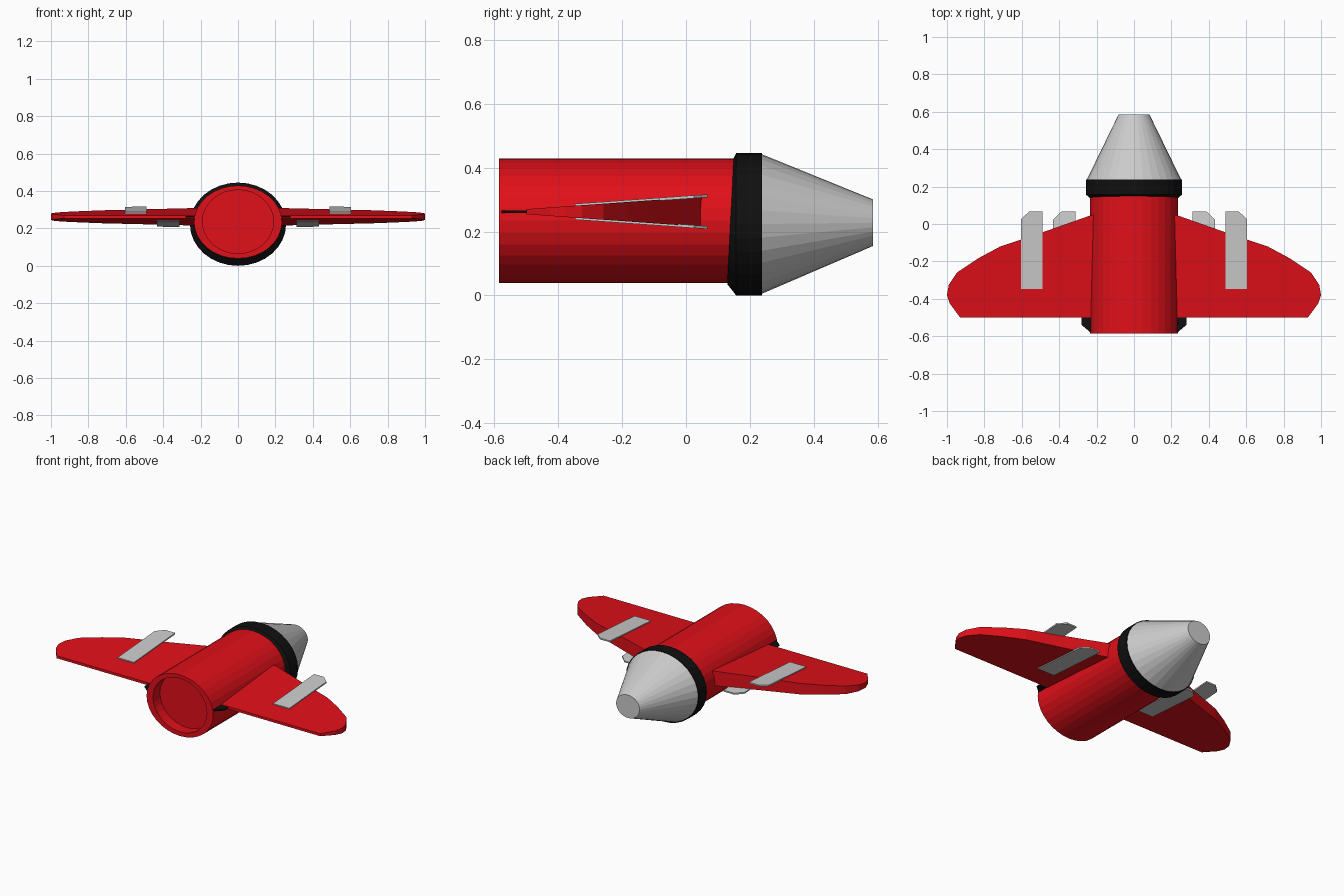
import bpy, bmesh, math

if "Cube" in bpy.data.objects:
    bpy.data.objects.remove(bpy.data.objects["Cube"])

SIDES = 32
MID_Z = 0.262          # wing plane


def material(name, rgb):
    m = bpy.data.materials.new(name)
    m.diffuse_color = (*rgb, 1)
    m.use_nodes = True
    m.node_tree.nodes["Principled BSDF"].inputs["Base Color"].default_value = m.diffuse_color
    return m


RED = material("red", (0.75, 0.005, 0.01))
BLACK = material("black", (0.005, 0.005, 0.005))


def finish(name, bm, mat=None, mirror=False):
    bmesh.ops.recalc_face_normals(bm, faces=bm.faces[:])
    me = bpy.data.meshes.new(name)
    bm.to_mesh(me)
    bm.free()
    ob = bpy.data.objects.new(name, me)
    bpy.context.collection.objects.link(ob)
    if mat:
        me.materials.append(mat)
    if mirror:
        ob.modifiers.new("Mirror", 'MIRROR')
    return ob


def loft(name, sections, mat=None):
    """Elliptical rings (y, rx, rz, centre z, tilt) along y, capped at both ends."""
    bm = bmesh.new()
    rings = []
    for y, rx, rz, cz, tilt in sections:
        ring = []
        for i in range(SIDES):
            a = 2 * math.pi * i / SIDES
            dz = rz * math.sin(a)
            ring.append(bm.verts.new((rx * math.cos(a), y + tilt * dz, cz + dz)))
        rings.append(ring)
    for a, b in zip(rings, rings[1:]):
        for i in range(SIDES):
            j = (i + 1) % SIDES
            bm.faces.new((a[i], a[j], b[j], b[i]))
    bm.faces.new(rings[0])
    bm.faces.new(rings[-1])
    return finish(name, bm, mat)


def plate(name, outline, z_low, z_high, mat=None):
    """Mirrored plate from an xy outline; its two faces follow functions of y."""
    bm = bmesh.new()
    low = [bm.verts.new((x, y, z_low(y))) for x, y in outline]
    high = [bm.verts.new((x, y, z_high(y))) for x, y in outline]
    bm.faces.new(low)
    bm.faces.new(high)
    n = len(outline)
    for i in range(n):
        j = (i + 1) % n
        bm.faces.new((low[i], low[j], high[j], high[i]))
    return finish(name, bm, mat, mirror=True)


def half_thickness(y):
    return 0.008 + 0.039 * (y + 0.5) / 0.55


# Fuselage with recessed open front
loft("fuselage", [(-0.515, 0.19, 0.17, 0.236, 0), (-0.585, 0.19, 0.17, 0.236, 0),
                  (-0.585, 0.235, 0.195, 0.234, 0), (0.16, 0.235, 0.195, 0.234, 0)], RED)

# Black collar and grey tail cone
loft("collar", [(0.139, 0.235, 0.197, 0.232, 0.05), (0.157, 0.257, 0.2225, 0.2225, 0),
                (0.238, 0.257, 0.2225, 0.2225, 0)], BLACK)
loft("tail_cone", [(0.236, 0.253, 0.219, 0.2235, 0), (0.585, 0.083, 0.073, 0.2275, 0)])

# Wedge-section wings
plate("wings", [(0.16, -0.5), (0.16, 0.06), (0.235, 0.045), (0.49, -0.045),
                (0.715, -0.12), (0.83, -0.182), (0.945, -0.258), (0.99, -0.325),
                (1.0, -0.38), (0.985, -0.425), (0.93, -0.5)],
      lambda y: MID_Z - half_thickness(y), lambda y: MID_Z + half_thickness(y), RED)


def strip(x0, x1):
    return [(x0, -0.347), (x1, -0.347), (x1, 0.025), (x1 - 0.045, 0.067), (x0, 0.067)]


# Grey strips lying on the upper and lower wing faces
plate("upper_strips", strip(0.49, 0.605),
      lambda y: MID_Z + half_thickness(y) - 0.003, lambda y: MID_Z + half_thickness(y) + 0.006)
plate("lower_strips", strip(0.312, 0.432),
      lambda y: MID_Z - half_thickness(y) - 0.006, lambda y: MID_Z - half_thickness(y) + 0.003)

# Thin black plates behind the wing roots
plate("root_plates", [(0.21, -0.45), (0.28, -0.45), (0.28, -0.54), (0.235, -0.578), (0.21, -0.578)],
      lambda y: MID_Z - 0.004, lambda y: MID_Z + 0.004, BLACK)
